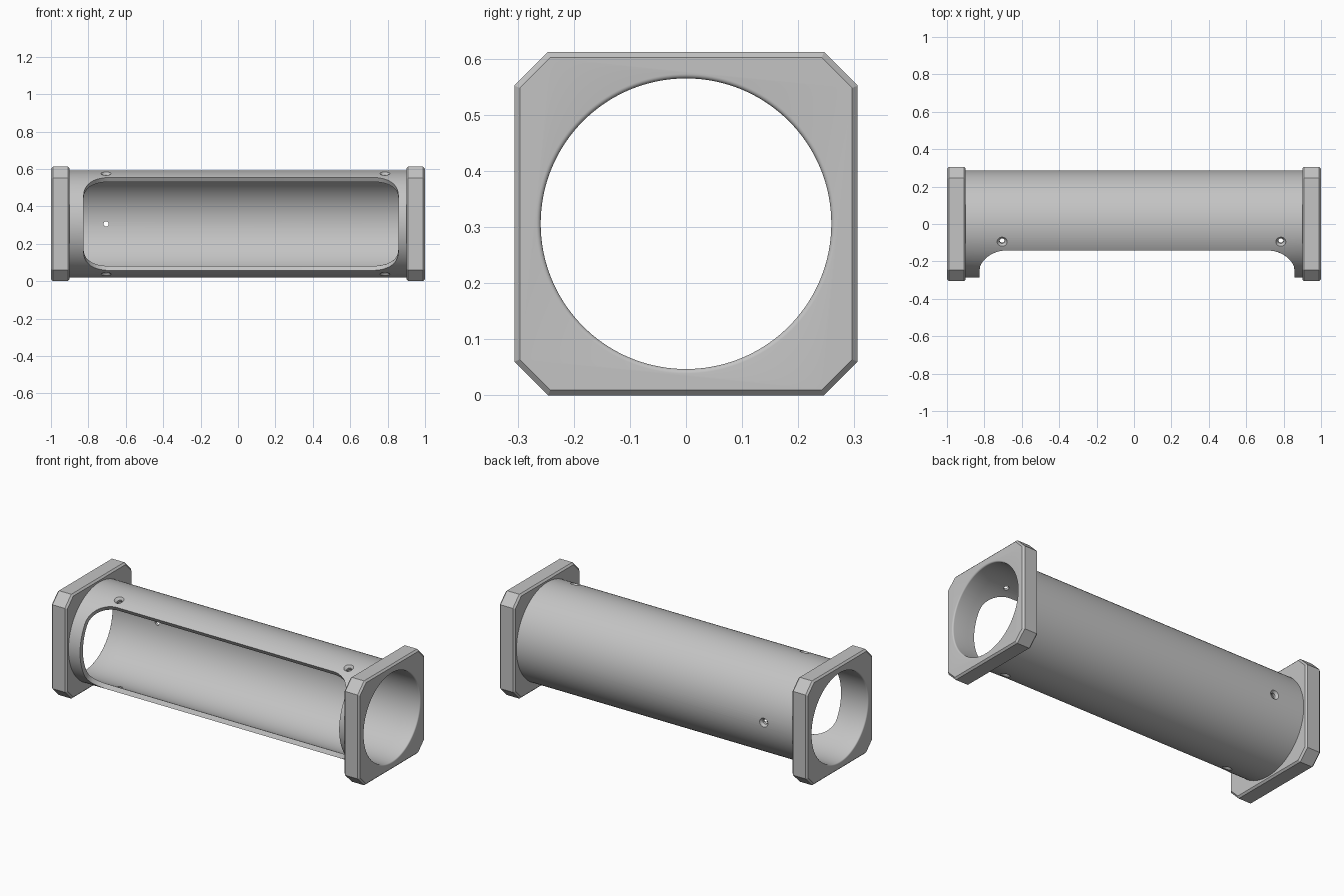
import bpy, bmesh
from math import sin, cos, pi, radians, sqrt
from mathutils import Vector, Matrix

if "Cube" in bpy.data.objects:
    bpy.data.objects.remove(bpy.data.objects["Cube"])

MID = 0.306            # height of the tube axis
OUTER, BORE = 0.286, 0.259
FACE, END = 0.9, 1.0   # inner and outer planes of the flanges

grey = bpy.data.materials.new("plain grey")
grey.use_nodes = True
grey.diffuse_color = (0.55, 0.55, 0.55, 1)
grey.node_tree.nodes["Principled BSDF"].inputs["Base Color"].default_value = grey.diffuse_color


def make(name, bm):
    bmesh.ops.recalc_face_normals(bm, faces=bm.faces)
    mesh = bpy.data.meshes.new(name)
    bm.to_mesh(mesh)
    bm.free()
    mesh.materials.append(grey)
    ob = bpy.data.objects.new(name, mesh)
    bpy.context.collection.objects.link(ob)
    ob.location.z = MID
    return ob


def lathe(name, profile, steps, ring=False):
    """Turn (x, radius) points about the x axis; a ring closes on itself."""
    bm = bmesh.new()
    loops = [[bm.verts.new((x, r * cos(2 * pi * k / steps), r * sin(2 * pi * k / steps)))
              for k in range(steps)] for x, r in profile]
    pairs = list(zip(loops, loops[1:]))
    if ring:
        pairs.append((loops[-1], loops[0]))
    else:
        bm.faces.new(loops[0])
        bm.faces.new(loops[-1])
    for a, b in pairs:
        for k in range(steps):
            n = (k + 1) % steps
            bm.faces.new((a[k], a[n], b[n], b[k]))
    return make(name, bm)


def activate(ob):
    bpy.ops.object.select_all(action='DESELECT')
    ob.select_set(True)
    bpy.context.view_layer.objects.active = ob


def cut(ob, cutter):
    bpy.context.view_layer.update()
    activate(ob)
    mod = ob.modifiers.new("cut", 'BOOLEAN')
    mod.operation, mod.solver, mod.object = 'DIFFERENCE', 'EXACT', cutter
    bpy.ops.object.modifier_apply(modifier=mod.name)
    bpy.data.objects.remove(cutter)


def window_cutter():
    """Rounded window wrapped round the axis, with radial sides."""
    x0, x1, corner, half = -0.825, 0.857, 0.14, radians(60.3)
    bm = bmesh.new()
    columns = []
    for i in range(17):
        t = pi / 2 * i / 16
        columns.append((x0 + corner * (1 - cos(t)), half - corner * (1 - sin(t)) / OUTER))
    columns += [(x0 + x1 - x, h) for x, h in reversed(columns)]
    rows = 32
    shells = []
    for radius in (0.2, 0.36):
        shells.append([[bm.verts.new((x, -radius * cos(a), radius * sin(a)))
                        for a in (h * (2 * j / rows - 1) for j in range(rows + 1))]
                       for x, h in columns])
    for g in shells:
        for i in range(len(g) - 1):
            for j in range(rows):
                bm.faces.new((g[i][j], g[i + 1][j], g[i + 1][j + 1], g[i][j + 1]))
    rims = [[c[0] for c in g] + g[-1][1:] + [c[-1] for c in g[-2::-1]] + g[0][-2:0:-1]
            for g in shells]
    a, b = rims
    for k in range(len(a)):
        n = (k + 1) % len(a)
        bm.faces.new((a[k], a[n], b[n], b[k]))
    return make("window_cutter", bm)


def hole_cutter(x, degrees):
    """Countersunk screw hole pointing out from the axis."""
    ob = lathe("hole_cutter", [(0.2, 0.014), (0.273, 0.014), (0.287, 0.028), (0.31, 0.051)], 32)
    a = radians(degrees)
    direction = Vector((0, cos(a), sin(a)))
    turn = direction.to_track_quat('X', 'Z').to_matrix().to_4x4()
    ob.data.transform(Matrix.Translation((x, 0, 0)) @ turn)
    return ob


# Tube with its long window and screw holes
tube = lathe("tube", [(-FACE, BORE), (-FACE, OUTER), (FACE, OUTER), (FACE, BORE)], 144, True)
cut(tube, window_cutter())
for x, angle in [(-0.705, 109.4), (-0.705, -109.4), (0.785, 109.4), (0.785, -109.4), (-0.705, 0)]:
    cut(tube, hole_cutter(x, angle))


def flange(name, side):
    """Square plate with clipped corners, chamfered rims and a rounded bore mouth."""
    s, c = MID, MID - 0.06
    outline = [(s, -c), (s, c), (c, s), (-c, s), (-s, c), (-s, -c), (-c, -s), (c, -s)]
    bm = bmesh.new()
    ends = [[bm.verts.new((side * x, y, z)) for y, z in outline] for x in (FACE, END)]
    caps = [bm.faces.new(e) for e in ends]
    for k in range(8):
        n = (k + 1) % 8
        bm.faces.new((ends[0][k], ends[0][n], ends[1][n], ends[1][k]))
    bmesh.ops.recalc_face_normals(bm, faces=bm.faces)
    rim = [e for f in caps for e in f.edges]
    bmesh.ops.bevel(bm, geom=rim, offset=0.01, segments=1, affect='EDGES')
    plate = make(name, bm)
    r = 0.008
    mouth = [(END - r + r * sin(t), BORE + r - r * cos(t)) for t in (pi / 2 * i / 5 for i in range(6))]
    profile = [(FACE - 0.1, BORE)] + mouth + [(END + 0.05, BORE + r)]
    cut(plate, lathe("bore_cutter", [(side * x, q) for x, q in profile], 144))
    return plate


parts = [tube, flange("right_flange", -1), flange("left_flange", 1)]
for ob in parts:
    activate(ob)
    bpy.ops.object.shade_smooth_by_angle(angle=radians(25))
